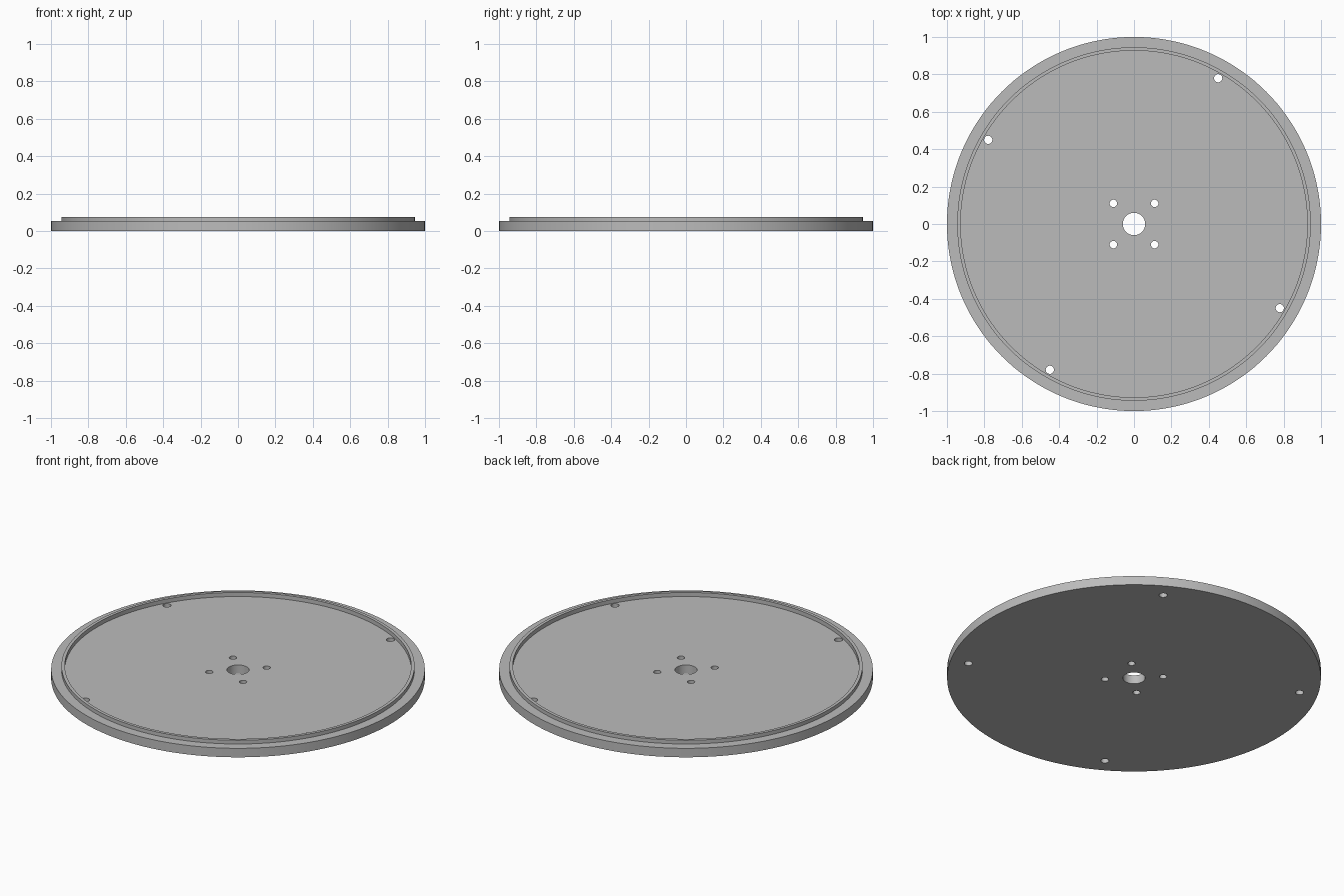
import bpy, bmesh, math
from mathutils import Matrix

if "Cube" in bpy.data.objects:
    bpy.data.objects.remove(bpy.data.objects["Cube"], do_unlink=True)

SEGMENTS = 144
BORE, RIM, LIP_OUT, LIP_IN = 0.06, 1.0, 0.945, 0.927
STEP, FLOOR, TOP = 0.053, 0.051, 0.075


def add_object(name, bm):
    bmesh.ops.recalc_face_normals(bm, faces=bm.faces)
    mesh = bpy.data.meshes.new(name)
    bm.to_mesh(mesh)
    bm.free()
    obj = bpy.data.objects.new(name, mesh)
    bpy.context.collection.objects.link(obj)
    return obj


# Single grey material
grey = bpy.data.materials.new("plain grey")
grey.use_nodes = True
colour = (0.5, 0.5, 0.5, 1)
grey.diffuse_color = colour
grey.node_tree.nodes["Principled BSDF"].inputs["Base Color"].default_value = colour

# Disc with stepped rim, raised lip and central bore, turned from a closed profile
profile = [(BORE, 0), (RIM, 0), (RIM, STEP), (LIP_OUT, STEP),
           (LIP_OUT, TOP), (LIP_IN, TOP), (LIP_IN, FLOOR), (BORE, FLOOR)]
bm = bmesh.new()
rings = []
for i in range(SEGMENTS):
    a = math.tau * i / SEGMENTS
    rings.append([bm.verts.new((r * math.cos(a), r * math.sin(a), z)) for r, z in profile])
for i, ring in enumerate(rings):
    following = rings[(i + 1) % SEGMENTS]
    for j in range(len(profile)):
        k = (j + 1) % len(profile)
        bm.faces.new((ring[j], following[j], following[k], ring[k]))
disc = add_object("flanged_disc", bm)
disc.data.materials.append(grey)

# Bolt holes: four round the bore and four near the lip
bm = bmesh.new()
for radius, distance, start in ((0.02, 0.156, 45), (0.022, 0.9, 60)):
    for quarter in range(4):
        a = math.radians(start + 90 * quarter)
        place = Matrix.Translation((distance * math.cos(a), distance * math.sin(a), FLOOR / 2))
        bmesh.ops.create_cone(bm, cap_ends=True, segments=32, radius1=radius,
                              radius2=radius, depth=0.2, matrix=place)
cutter = add_object("hole_cutter", bm)
cutter.hide_render = True
cutter.data.materials.append(grey)

cut = disc.modifiers.new("bolt holes", "BOOLEAN")
cut.operation = "DIFFERENCE"
cut.solver = "EXACT"
cut.object = cutter
bpy.context.view_layer.objects.active = disc
disc.select_set(True)
bpy.ops.object.modifier_apply(modifier=cut.name)
bpy.data.objects.remove(cutter, do_unlink=True)

# Smooth round walls, crisp edges
bpy.ops.object.shade_smooth_by_angle(angle=math.radians(30))
